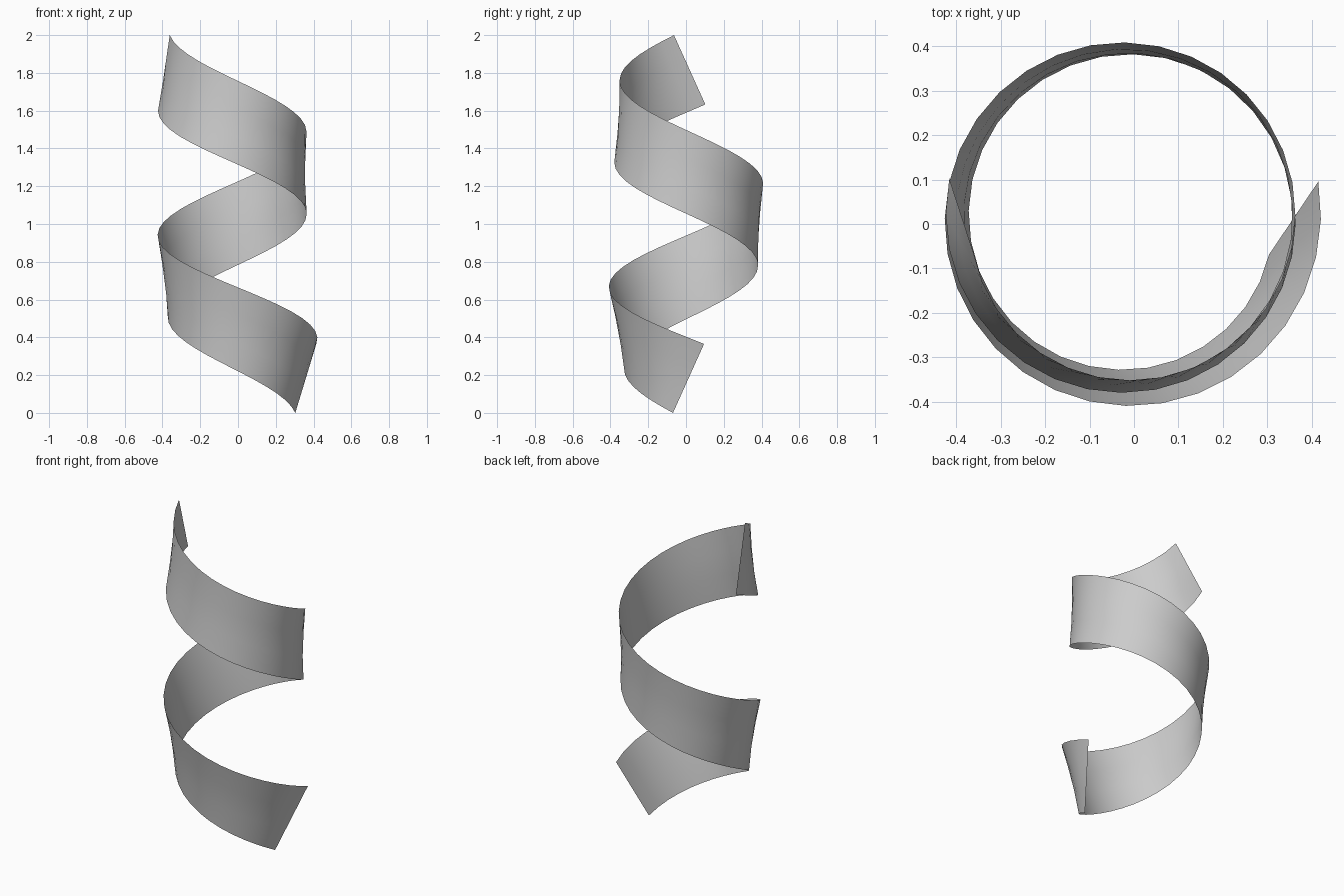
import bpy
import bmesh
from math import radians
from mathutils import Matrix, Vector

STEPS = 48                      # segments along the ribbon
ROWS = 3                        # segments across the ribbon
SWEEP = radians(-538)           # one and a half clockwise turns
AXIS = Vector((-0.017, 0.014, 0))

cube = bpy.data.objects.get("Cube")
if cube:
    bpy.data.objects.remove(cube)


def flat_material(name, colour):
    mat = bpy.data.materials.new(name)
    mat.use_nodes = True
    mat.diffuse_color = colour
    mat.node_tree.nodes["Principled BSDF"].inputs["Base Color"].default_value = colour
    return mat


def helix_point(u, start, radii, heights):
    """Point at fraction u of a tapering helix."""
    radius = radii[0] + (radii[1] - radii[0]) * u
    height = heights[0] + (heights[1] - heights[0]) * u
    turn = Matrix.Rotation(radians(start) + SWEEP * u, 3, "Z")
    return AXIS + turn @ Vector((radius, 0, height))


# Flat strip wrapped between a widening lower helix and a narrowing upper one
bm = bmesh.new()
bmesh.ops.create_grid(bm, x_segments=STEPS, y_segments=ROWS, size=0.5)
for vert in bm.verts:
    u, v = vert.co.x + 0.5, vert.co.y + 0.5
    lower = helix_point(u, -14.5, (0.331, 0.408), (0, 1.633))
    upper = helix_point(u, 10.7, (0.439, 0.353), (0.365, 2))
    vert.co = lower.lerp(upper, v)

# Turn the faces outward
bm.normal_update()
if sum(f.normal.dot(f.calc_center_median() - AXIS * 1) for f in bm.faces) < 0:
    bmesh.ops.reverse_faces(bm, faces=bm.faces)

mesh = bpy.data.meshes.new("spiral_ribbon")
bm.to_mesh(mesh)
bm.free()
mesh.materials.append(flat_material("light grey", (0.6, 0.6, 0.6, 1)))
ribbon = bpy.data.objects.new("spiral_ribbon", mesh)
bpy.context.collection.objects.link(ribbon)

# Smooth shading
bpy.context.view_layer.objects.active = ribbon
ribbon.select_set(True)
bpy.ops.object.shade_smooth_by_angle(angle=radians(40))
